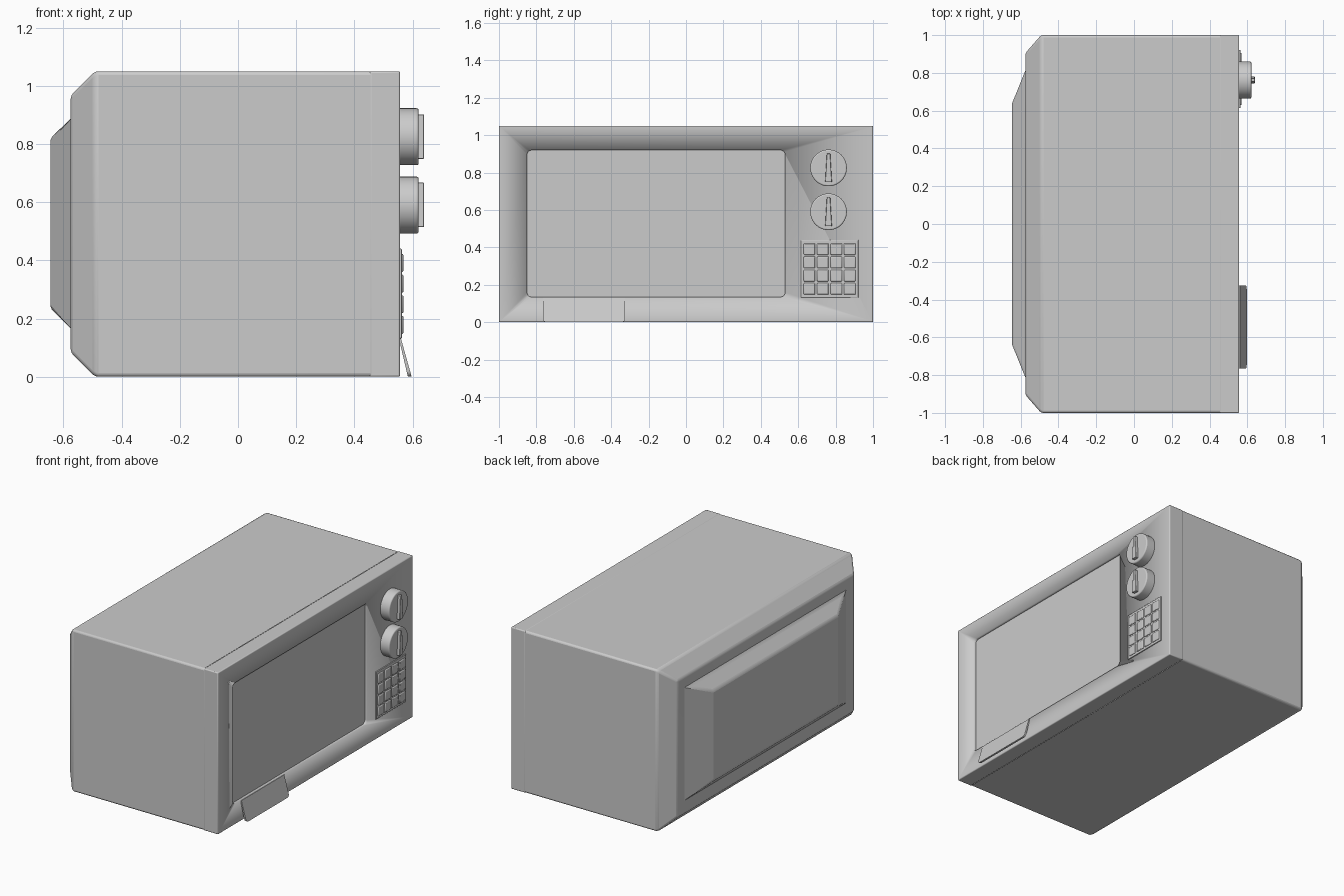
import bpy, bmesh, math
from mathutils import Matrix, Vector

if "Cube" in bpy.data.objects:
    bpy.data.objects.remove(bpy.data.objects["Cube"])


def finish(bm, name, bevel=0.0, seg=3, angle=20):
    bmesh.ops.recalc_face_normals(bm, faces=bm.faces)
    me = bpy.data.meshes.new(name)
    bm.to_mesh(me)
    bm.free()
    ob = bpy.data.objects.new(name, me)
    bpy.context.collection.objects.link(ob)
    if bevel:
        m = ob.modifiers.new("Bevel", 'BEVEL')
        m.width, m.segments = bevel, seg
        m.limit_method, m.angle_limit = 'ANGLE', math.radians(30)
    bpy.ops.object.select_all(action='DESELECT')
    bpy.context.view_layer.objects.active = ob
    ob.select_set(True)
    bpy.ops.object.shade_smooth_by_angle(angle=math.radians(angle))
    return ob


def prism(points, vec):
    """Closed solid: polygon pushed along a vector."""
    bm = bmesh.new()
    f = bm.faces.new([bm.verts.new(p) for p in points])
    r = bmesh.ops.extrude_face_region(bm, geom=[f], use_keep_orig=True)
    moved = [v for v in r['geom'] if isinstance(v, bmesh.types.BMVert)]
    bmesh.ops.translate(bm, verts=moved, vec=vec)
    return bm


def slab(x0, x1, y0, y1, z0, z1):
    return prism([(x0, y0, z0), (x0, y1, z0), (x0, y1, z1), (x0, y0, z1)],
                 (x1 - x0, 0, 0))


def round_edges(bm, test, radius):
    edges = [e for e in bm.edges if test(e)]
    bmesh.ops.bevel(bm, geom=edges, offset=radius, segments=5,
                    profile=0.5, affect='EDGES')


# Casing: rectangular rings along x, with chamfered back and raised back vent
bm = bmesh.new()
rings = []
for x, y, z0, z1 in [(0.455, 1.0, 0.0, 1.05), (-0.492, 1.0, 0.0, 1.05),
                     (-0.575, 0.905, 0.083, 0.967), (-0.575, 0.80, 0.165, 0.887),
                     (-0.645, 0.64, 0.235, 0.82)]:
    rings.append([bm.verts.new(p) for p in
                  ((x, -y, z0), (x, y, z0), (x, y, z1), (x, -y, z1))])
for a, b in zip(rings, rings[1:]):
    for i in range(4):
        j = (i + 1) % 4
        bm.faces.new((a[i], a[j], b[j], b[i]))
bm.faces.new(rings[-1])
finish(bm, "casing", 0.012)

# Front panel with recessed window
cut_bm = slab(0.54, 0.65, -0.85, 0.53, 0.135, 0.92)
round_edges(cut_bm, lambda e: abs(e.verts[0].co.x - e.verts[1].co.x) > 0.01, 0.025)
cutter = finish(cut_bm, "window_cutter")
cutter.hide_render = True
cutter.hide_set(True)
panel = finish(slab(0.453, 0.557, -1, 1, 0, 1.05), "front_panel", 0.006)
m = panel.modifiers.new("Window", 'BOOLEAN')
m.operation, m.object, m.solver = 'DIFFERENCE', cutter, 'EXACT'
# keep smoothing last in the stack
panel.modifiers.move(len(panel.modifiers) - 1, 1)

# Slanted door handle with rounded lower corners
bm = prism([(0.553, -0.765, 0.132), (0.560, -0.765, 0.132),
            (0.597, -0.765, 0.0), (0.584, -0.765, 0.0)], (0, 0.44, 0))
round_edges(bm, lambda e: all(v.co.z < 0.01 for v in e.verts)
            and abs(e.verts[0].co.y - e.verts[1].co.y) < 0.01, 0.02)
finish(bm, "door_handle")

# Two dials, each with a tapered grip
for n, z in (("upper", 0.825), ("lower", 0.59)):
    y = 0.762
    bm = bmesh.new()
    bmesh.ops.create_cone(bm, cap_ends=True, segments=40, radius1=0.098,
                          radius2=0.098, depth=0.07,
                          matrix=Matrix.Translation((0.586, y, z)) @
                          Matrix.Rotation(math.pi / 2, 4, 'Y'))
    finish(bm, n + "_dial", 0.007)
    bm = prism([(0.615, y - 0.018, z - 0.076), (0.615, y + 0.018, z - 0.076),
                (0.615, y + 0.009, z + 0.077), (0.615, y - 0.009, z + 0.077)],
               (0.025, 0, 0))
    finish(bm, n + "_dial_grip", 0.003, 2)

# Keypad plate and 4 x 4 keys
finish(slab(0.55, 0.563, 0.614, 0.922, 0.132, 0.44), "keypad_plate", 0.002, 2)
for r in range(4):
    for c in range(4):
        y, z = 0.66 + c * 0.072, 0.178 + r * 0.071
        finish(slab(0.558, 0.569, y - 0.031, y + 0.031, z - 0.031, z + 0.031),
               f"key_{r}_{c}", 0.005, 2)
